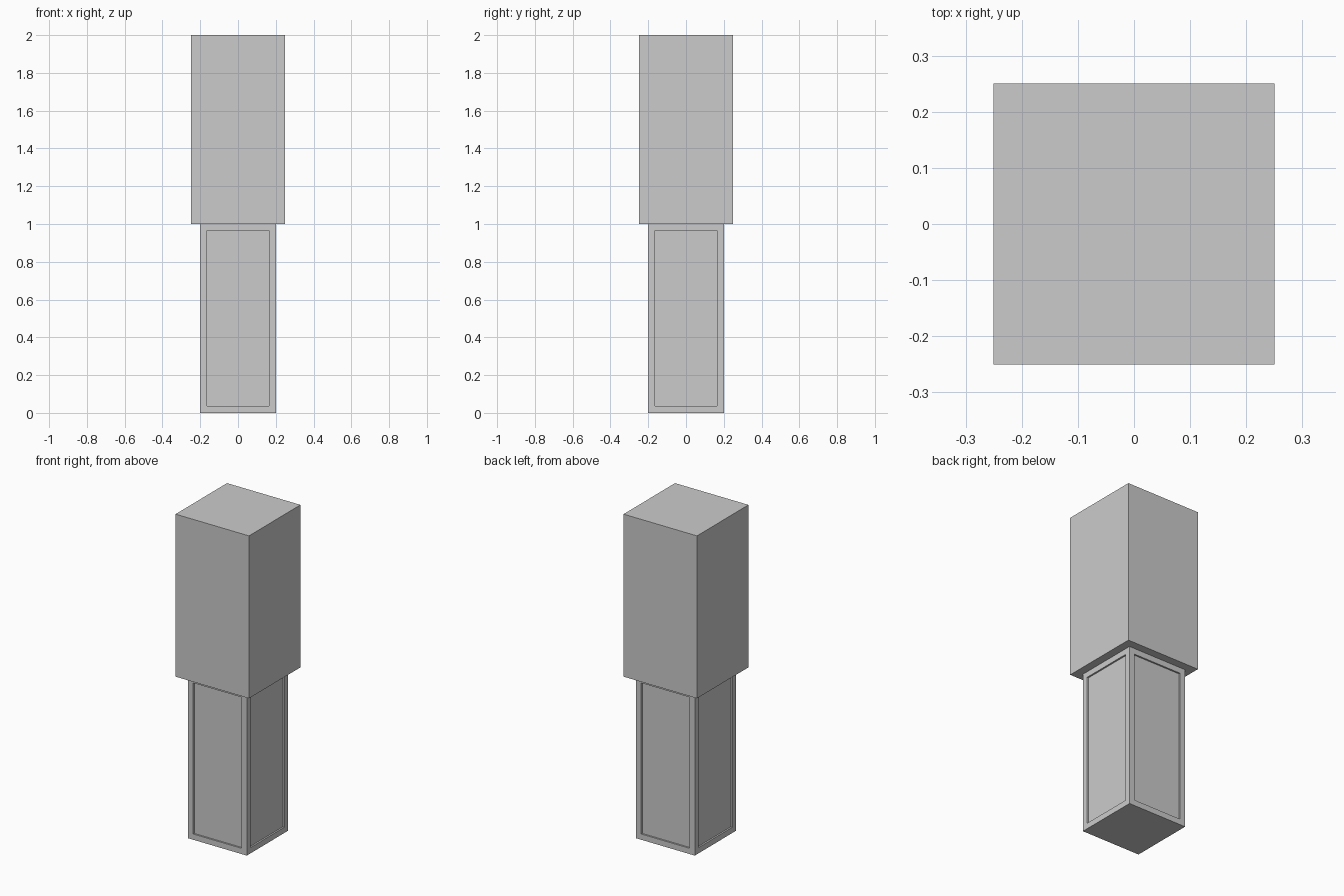
import bpy, bmesh
from mathutils import Vector

if "Cube" in bpy.data.objects:
    bpy.data.objects.remove(bpy.data.objects["Cube"])


def box(bm, width, z0, z1):
    """Add a square-section box between two heights and return its faces."""
    verts = bmesh.ops.create_cube(bm, size=1)["verts"]
    bmesh.ops.scale(bm, vec=(width, width, z1 - z0), verts=verts)
    bmesh.ops.translate(bm, vec=(0, 0, (z0 + z1) / 2), verts=verts)
    return list({f for v in verts for f in v.link_faces})


def finish(bm, name):
    mesh = bpy.data.meshes.new(name)
    bm.normal_update()
    bm.to_mesh(mesh)
    bm.free()
    obj = bpy.data.objects.new(name, mesh)
    bpy.context.collection.objects.link(obj)
    return obj


# Lower pedestal with a shallow sunken panel on each side
bm = bmesh.new()
faces = box(bm, 0.4, 0, 1)
bm.normal_update()
sides = [f for f in faces if abs(f.normal.z) < 0.5]
bmesh.ops.inset_individual(bm, faces=sides, thickness=0.05)
bm.normal_update()
for panel in bmesh.ops.extrude_discrete_faces(bm, faces=sides)["faces"]:
    panel.normal_update()
    bmesh.ops.translate(bm, vec=Vector(panel.normal) * -0.01, verts=panel.verts)
finish(bm, "panelled_pedestal")

# Wider plain block on top
bm = bmesh.new()
box(bm, 0.5, 1, 2)
finish(bm, "upper_block")
